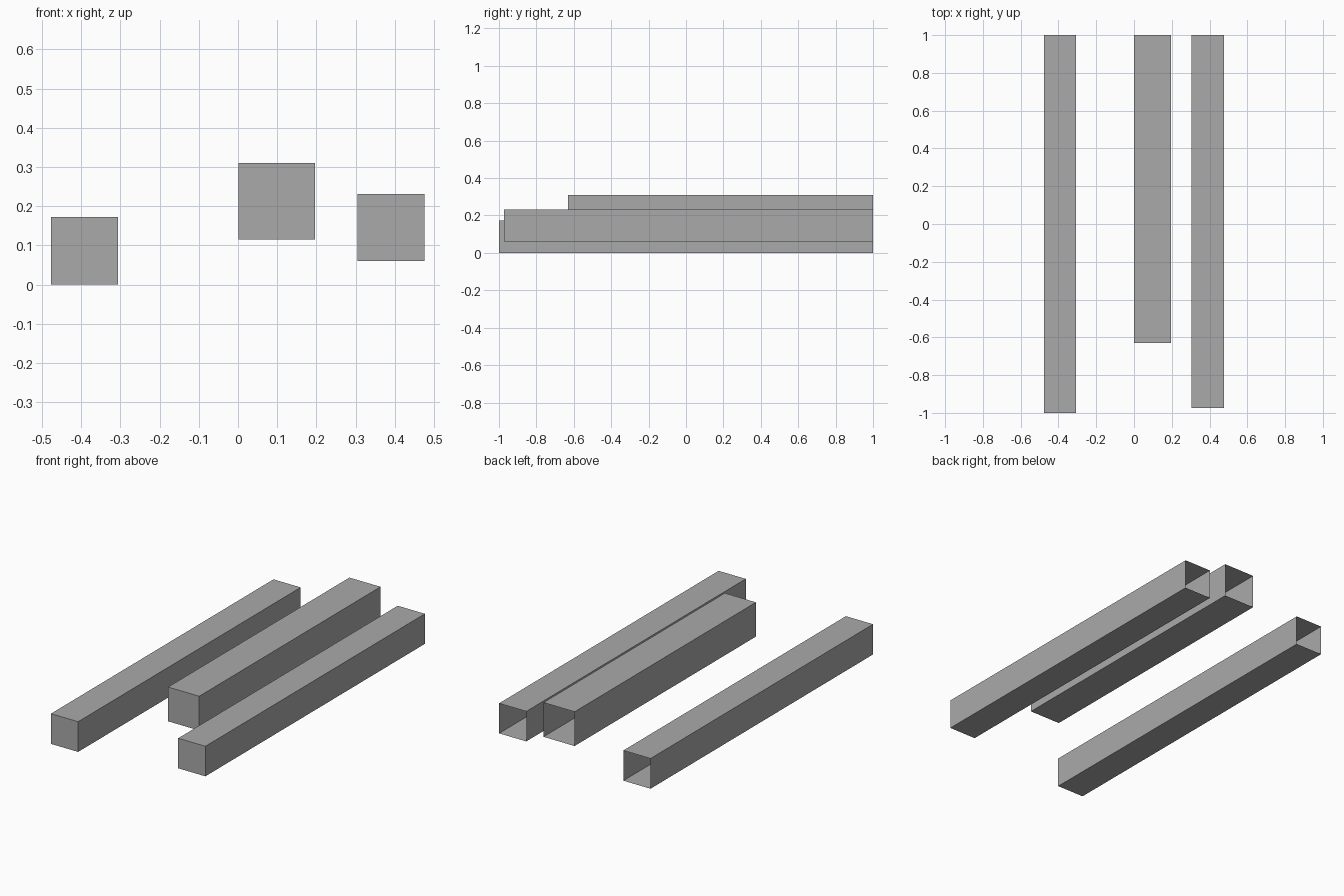
import bpy, bmesh

if "Cube" in bpy.data.objects:
    bpy.data.objects.remove(bpy.data.objects["Cube"])

grey = bpy.data.materials.new("plain grey")
grey.diffuse_color = (0.4, 0.4, 0.4, 1)
grey.use_nodes = True
grey.node_tree.nodes["Principled BSDF"].inputs["Base Color"].default_value = grey.diffuse_color


def open_beam(name, x0, x1, y0, z0, z1, y1=1.0):
    """Square box beam, closed at the front and open at the back."""
    bm = bmesh.new()
    bmesh.ops.create_cube(bm, size=1)
    for v in bm.verts:
        v.co.x = x1 if v.co.x > 0 else x0
        v.co.y = y1 if v.co.y > 0 else y0
        v.co.z = z1 if v.co.z > 0 else z0
    # remove the back end
    bm.normal_update()
    back = [f for f in bm.faces if f.normal.y > 0.5]
    bmesh.ops.delete(bm, geom=back, context='FACES_ONLY')
    mesh = bpy.data.meshes.new(name)
    bm.to_mesh(mesh)
    bm.free()
    mesh.materials.append(grey)
    bpy.context.collection.objects.link(bpy.data.objects.new(name, mesh))


# three parallel beams with flush back ends
open_beam("left_beam", -0.477, -0.306, -1.0, 0.0, 0.172)
open_beam("middle_beam", 0.001, 0.197, -0.63, 0.115, 0.31)
open_beam("right_beam", 0.305, 0.476, -0.973, 0.06, 0.231)
